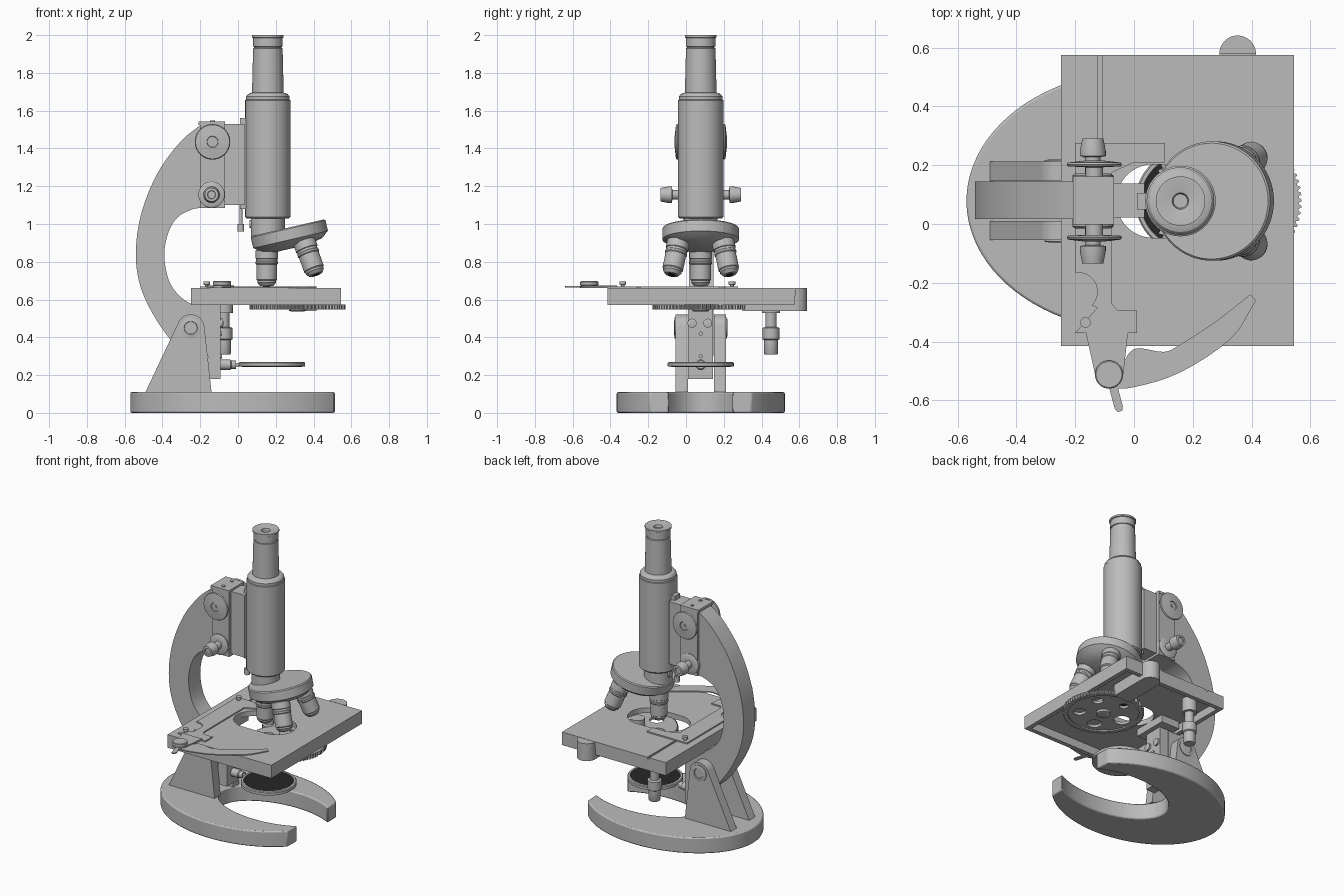
import bpy, bmesh, math
from mathutils import Vector, Matrix

if "Cube" in bpy.data.objects:
    bpy.data.objects.remove(bpy.data.objects["Cube"], do_unlink=True)


def material(name, value):
    m = bpy.data.materials.new(name)
    m.use_nodes = True
    m.diffuse_color = (value, value, value, 1)
    m.node_tree.nodes["Principled BSDF"].inputs["Base Color"].default_value = (value, value, value, 1)
    return m


GRAY = material("plain gray", 0.5)
DARK = material("dark mirror", 0.02)
MID = 0.078  # y of the symmetry plane of the optics
parts = []


def finish(name, bm, mat=GRAY, matrix=None):
    bmesh.ops.recalc_face_normals(bm, faces=bm.faces)
    if matrix:
        bm.transform(matrix)
    mesh = bpy.data.meshes.new(name)
    bm.to_mesh(mesh)
    bm.free()
    mesh.materials.append(mat)
    ob = bpy.data.objects.new(name, mesh)
    bpy.context.collection.objects.link(ob)
    parts.append(ob)
    return ob


def prism(name, pts, axis, lo, hi):
    """Extrude an outline along y (points x, z) or z (points x, y)."""
    bm = bmesh.new()
    place = (lambda a, b: (a, lo, b)) if axis == "y" else (lambda a, b: (a, b, lo))
    step = Vector((0, hi - lo, 0)) if axis == "y" else Vector((0, 0, hi - lo))
    face = bm.faces.new([bm.verts.new(place(*p)) for p in pts])
    top = bmesh.ops.extrude_face_region(bm, geom=[face])["geom"]
    bmesh.ops.translate(bm, vec=step, verts=[v for v in top if isinstance(v, bmesh.types.BMVert)])
    return finish(name, bm)


def box(name, x0, x1, y0, y1, z0, z1):
    return prism(name, [(x0, y0), (x1, y0), (x1, y1), (x0, y1)], "z", z0, z1)


def lathe(name, profile, origin=(0, 0, 0), direction=(0, 0, 1), mat=GRAY, n=48, matrix=None):
    """Spin (radius, height) points about an axis; ends are closed to the axis."""
    bm = bmesh.new()
    pts = [(0, profile[0][1])] + list(profile) + [(0, profile[-1][1])]
    verts = [bm.verts.new((r, 0, h)) for r, h in pts]
    edges = [bm.edges.new(pair) for pair in zip(verts, verts[1:])]
    bmesh.ops.spin(bm, geom=verts + edges, cent=(0, 0, 0), axis=(0, 0, 1), angle=math.tau, steps=n)
    bmesh.ops.remove_doubles(bm, verts=bm.verts, dist=1e-5)
    turn = Vector(direction).to_track_quat("Z", "Y").to_matrix().to_4x4()
    return finish(name, bm, mat, (matrix or Matrix()) @ Matrix.Translation(origin) @ turn)


def arc(cx, cy, rx, ry, a0, a1, n=32):
    angles = [math.radians(a0 + (a1 - a0) * i / n) for i in range(n + 1)]
    return [(cx + rx * math.cos(a), cy + ry * math.sin(a)) for a in angles]


def spline(pts, n=6):
    """Smooth open curve through the points."""
    v = [Vector(p) for p in pts]
    v = [2 * v[0] - v[1]] + v + [2 * v[-1] - v[-2]]
    out = []
    for a, b, c, d in zip(v, v[1:], v[2:], v[3:]):
        for i in range(n):
            t = i / n
            out.append(tuple(0.5 * (2 * b + (c - a) * t + (2 * a - 5 * b + 4 * c - d) * t * t
                                    + (3 * b - a - 3 * c + d) * t ** 3)))
    return out + [tuple(v[-2])]


def cut(ob, *cutters):
    for c in cutters:
        mod = ob.modifiers.new("cut", "BOOLEAN")
        mod.object, mod.operation, mod.solver = c, "DIFFERENCE", "EXACT"
        with bpy.context.temp_override(object=ob, active_object=ob, selected_objects=[ob]):
            bpy.ops.object.modifier_apply(modifier=mod.name)
        parts.remove(c)
        bpy.data.objects.remove(c, do_unlink=True)


# Horseshoe base
base = prism("horseshoe_base", arc(0.03, MID, 0.6, 0.445, 37, 323, 72)
             + arc(0.23, MID, 0.4, 0.235, 315, 45, 48), "z", 0, 0.11)
bevel = base.modifiers.new("soft edge", "BEVEL")
bevel.width, bevel.segments, bevel.limit_method = 0.008, 2, "ANGLE"

# Pillars, pivot screws
outline = [(-0.49, 0.11), (-0.14, 0.11)] + arc(-0.25, 0.45, 0.072, 0.072, 8, 160, 16)
for side, y0 in (("front", -0.055), ("back", 0.147)):
    prism(f"{side}_pillar", outline, "y", y0, y0 + 0.065)
    s = -1 if side == "front" else 1
    face = y0 if s < 0 else y0 + 0.065
    lathe(f"{side}_pivot_screw", [(0.055, -0.01), (0.055, 0.005), (0.035, 0.008), (0.033, 0.003)],
          (-0.25, face, 0.45), (0, s, 0), n=32)

# Curved limb
outer = spline([(-0.19, 1.53), (-0.3, 1.44), (-0.42, 1.28), (-0.505, 1.08), (-0.54, 0.88),
                (-0.525, 0.7), (-0.46, 0.54), (-0.36, 0.39), (-0.27, 0.3)])
inner = spline([(-0.16, 0.57), (-0.24, 0.575), (-0.31, 0.62), (-0.365, 0.7), (-0.39, 0.83),
                (-0.37, 0.95), (-0.32, 1.035), (-0.24, 1.078), (-0.18, 1.085)])
prism("curved_limb", outer + [(-0.16, 0.3)] + inner + [(-0.1, 1.085), (-0.1, 1.53)], "y", 0.017, 0.145)
box("limb_head", -0.2, -0.068, 0.0, 0.16, 1.085, 1.525)
box("head_cap", -0.208, -0.068, -0.002, 0.162, 1.525, 1.543)
for y in (0.035, 0.125):
    lathe("cap_screw", [(0.012, 0), (0.012, 0.005)], (-0.135, y, 1.543), n=16)
box("focus_slide", -0.068, 0.035, 0.022, 0.138, 1.1, 1.53)
box("focus_rack", 0.01, 0.05, 0.05, 0.106, 1.08, 1.56)
lathe("stop_screw", [(0.018, 0), (0.018, 0.04), (0.008, 0.04), (0.008, 0.16)], (0.015, MID, 0.96), n=20)

# Focus knobs on both sides
for s, side in ((-1, "front"), (1, "back")):
    lathe(f"{side}_coarse_knob", [(0.03, 0), (0.03, 0.115), (0.09, 0.118), (0.094, 0.124), (0.09, 0.131),
                                  (0.03, 0.138), (0.028, 0.133), (0.01, 0.133), (0.01, 0.138)],
          (-0.135, MID, 1.435), (0, s, 0))
    lathe(f"{side}_fine_knob", [(0.07, 0.06), (0.07, 0.087), (0.06, 0.093), (0.026, 0.093), (0.026, 0.15),
                                (0.044, 0.153), (0.044, 0.17), (0.036, 0.212), (0.022, 0.213), (0.02, 0.205)],
          (-0.14, MID, 1.155), (0, s, 0), n=32)

# Body tube and eyepiece
lathe("body_tube", [(0.09, 0.93), (0.09, 1.03), (0.112, 1.03), (0.12, 1.038), (0.12, 1.655), (0.115, 1.658),
                    (0.115, 1.675), (0.105, 1.688), (0.086, 1.695)], (0.158, MID, 0), n=64)
lathe("eyepiece", [(0.084, 1.69), (0.078, 1.93), (0.073, 1.932), (0.073, 1.938), (0.078, 1.94), (0.078, 1.985),
                   (0.084, 1.988), (0.084, 2.0), (0.076, 2.0), (0.028, 1.992), (0.024, 1.975)],
      (0.158, MID, 0), n=64)
lathe("tube_lock_screw", [(0.022, 0), (0.022, 0.02)], (0.08, MID, 1.0), (-1, 0, 0), n=20)

# Tilted nosepiece with three objectives turned about its axis
tilt = math.radians(13)
axis = Vector((-math.sin(tilt), 0, math.cos(tilt)))
hub = Vector((0.272, MID, 0.945))
lathe("nosepiece", [(0.1, -0.075), (0.17, -0.055), (0.196, -0.032), (0.203, -0.028), (0.203, 0.03),
                    (0.197, 0.036)], hub, axis, n=64)
barrel = [(0.036, 0.672), (0.05, 0.69), (0.05, 0.7), (0.055, 0.705), (0.055, 0.785), (0.059, 0.79),
          (0.059, 0.8), (0.056, 0.803), (0.056, 0.815), (0.06, 0.818), (0.06, 0.86), (0.05, 0.865), (0.05, 0.9)]
for i in range(3):
    spin = Matrix.Translation(hub) @ Matrix.Rotation(i * math.tau / 3, 4, axis) @ Matrix.Translation(-hub)
    lathe(f"objective_{i + 1}", barrel, (0.152, MID, 0), matrix=spin, n=40)
    lathe(f"objective_lens_{i + 1}", [(0.02, 0.669), (0.02, 0.675)], (0.152, MID, 0), matrix=spin, mat=DARK, n=24)

# Stage: hollow tray with a slot and a guide groove
stage = box("stage", -0.248, 0.545, -0.415, 0.575, 0.57, 0.66)
slot = arc(0.065, MID, 0.125, 0.125, 90, 270) + arc(0.24, MID, 0.125, 0.125, -90, 90)
cut(stage, box("cut", -0.218, 0.515, -0.385, 0.545, 0.5, 0.625),
    prism("cut", slot, "z", 0.6, 0.7),
    box("cut", -0.122, -0.107, 0.2, 0.6, 0.65, 0.7))
box("stage_side_lug", 0.29, 0.415, 0.3, 0.58, 0.54, 0.62)
prism("stage_side_bump", arc(0.3525, 0.578, 0.0625, 0.063, 0, 180, 24), "z", 0.54, 0.66)

# Bracket below the stage
box("stage_bracket", -0.16, -0.092, 0.01, 0.142, 0.18, 0.63)
box("bracket_crossbar", -0.2, -0.06, -0.04, 0.2, 0.575, 0.63)
for y in (0.032, 0.115):
    lathe("bracket_screw", [(0.024, 0), (0.024, 0.012), (0.012, 0.014)], (-0.092, y, 0.475), (1, 0, 0), n=20)
for z in (0.3, 0.42):
    lathe("bracket_pin", [(0.011, 0), (0.011, 0.008)], (-0.092, MID, z), (1, 0, 0), n=16)

# Stage drive knob
lathe("stage_drive_knob", [(0.034, 0.31), (0.037, 0.315), (0.037, 0.385), (0.045, 0.39), (0.045, 0.45),
                           (0.03, 0.455), (0.03, 0.53), (0.048, 0.53), (0.048, 0.63)], (-0.075, 0.45, 0), n=32)

# Toothed diaphragm wheel with five openings
teeth = [((0.255 if i % 4 < 2 else 0.246) * math.cos(i * math.tau / 288) + 0.315,
          (0.255 if i % 4 < 2 else 0.246) * math.sin(i * math.tau / 288) + MID) for i in range(288)]
wheel = prism("diaphragm_wheel", teeth, "z", 0.548, 0.574)
holes = []
for i in range(5):
    a = math.pi + i * math.tau / 5
    holes.append(lathe("cut", [(0.052 - 0.006 * i, 0.4), (0.052 - 0.006 * i, 0.7)],
                       (0.315 + 0.15 * math.cos(a), MID + 0.15 * math.sin(a), 0), n=32))
recess = lathe("cut", [(0.222, 0.5), (0.222, 0.556)], (0.315, MID, 0))
cut(wheel, recess, *holes)
lathe("wheel_hub", [(0.035, 0.537), (0.045, 0.541), (0.045, 0.63)], (0.315, MID, 0), n=32)

# Mirror on its arm
lathe("mirror_frame", [(0.15, 0.243), (0.175, 0.247), (0.175, 0.265), (0.17, 0.27), (0.158, 0.27), (0.156, 0.264)],
      (0.18, MID, 0), n=64)
lathe("mirror_glass", [(0.156, 0.262), (0.156, 0.2665)], (0.18, MID, 0), mat=DARK, n=64)
lathe("mirror_arm", [(0.028, 0), (0.028, 0.06), (0.022, 0.065), (0.022, 0.09), (0.01, 0.09), (0.01, 0.12)],
      (-0.1, MID, 0.255), (1, 0, 0), n=24)

# Specimen holder on top of the stage
plate = [(-0.2, -0.37), (0.01, -0.37), (0.01, -0.295), (-0.055, -0.295), (-0.08, -0.27)]
plate += [(-0.125, -0.285)] + arc(-0.19, -0.23, 0.065, 0.065, -45, 90, 14)
plate += [(-0.2, -0.165), (-0.2, 0.275), (0.105, 0.275), (0.105, 0.21), (0.0, 0.21), (-0.075, 0.175), (-0.075, -0.27)]
plate.remove((-0.08, -0.27))
# the strip is laid out counter-clockwise, so its inner side is walked last
plate = plate[:4] + plate[:3:-1]
prism("holder_plate", plate, "z", 0.6595, 0.669)
prism("holder_arm", [(-0.165, -0.365), (-0.02, -0.365), (-0.035, -0.5)]
      + arc(-0.085, -0.512, 0.048, 0.048, 0, -180, 16) + [(-0.135, -0.5)], "z", 0.662, 0.674)
blade = spline([(-0.09, -0.56), (0.0, -0.555), (0.157, -0.505), (0.33, -0.39), (0.415, -0.26)], 4)
blade += spline([(0.395, -0.24), (0.28, -0.33), (0.157, -0.41), (0.1, -0.435), (0, -0.425), (-0.05, -0.5)], 4)
prism("clamp_blade", blade, "z", 0.661, 0.668)
prism("clamp_lever", [(-0.1, -0.5), (-0.065, -0.63), (-0.055, -0.64), (-0.04, -0.635), (-0.038, -0.62),
                      (-0.07, -0.5)], "z", 0.664, 0.671)
lathe("clamp_thumb_screw", [(0.025, 0.66), (0.025, 0.674), (0.048, 0.676), (0.048, 0.693), (0.044, 0.697)],
      (-0.085, -0.512, 0), n=32)
for y in (-0.335, 0.243):
    lathe("holder_screw", [(0.01, 0.66), (0.01, 0.677), (0.018, 0.679), (0.018, 0.695)], (-0.165, y, 0), n=20)

# Smooth the round parts, keep corners crisp
bpy.ops.object.select_all(action="DESELECT")
for ob in parts:
    ob.select_set(True)
bpy.context.view_layer.objects.active = parts[0]
bpy.ops.object.shade_smooth_by_angle(angle=math.radians(32))
